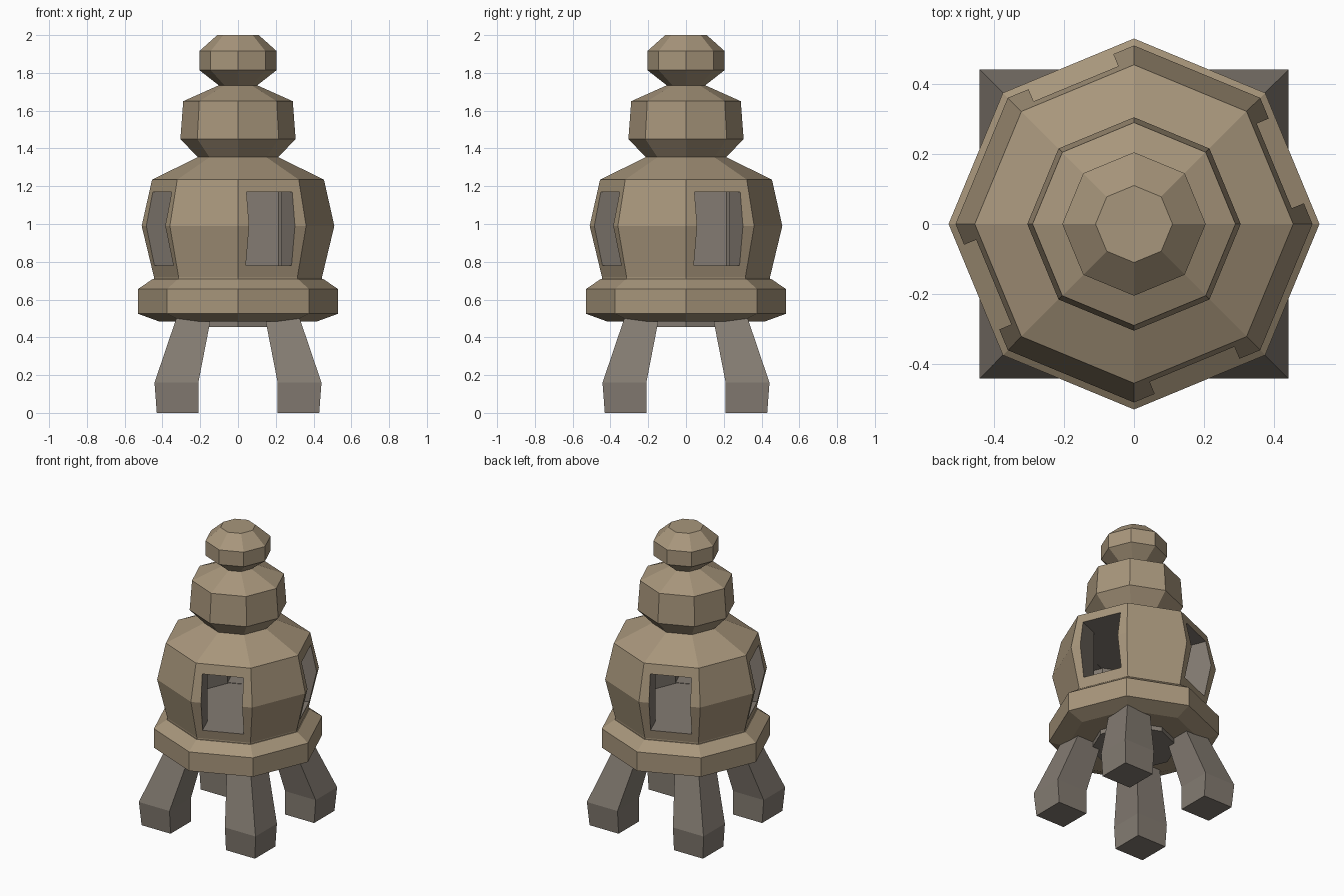
import bpy, bmesh, math
from mathutils import Matrix

if "Cube" in bpy.data.objects:
    bpy.data.objects.remove(bpy.data.objects["Cube"])


def material(name, rgb):
    m = bpy.data.materials.new(name)
    m.diffuse_color = (*rgb, 1)
    m.use_nodes = True
    m.node_tree.nodes["Principled BSDF"].inputs["Base Color"].default_value = m.diffuse_color
    return m


MATS = [material("warm stone", (0.39, 0.305, 0.20)),
        material("grey stone", (0.23, 0.20, 0.168))]


def finish(name, bm, mat):
    """Turn a bmesh into an object; both slots exist so booleans keep colours."""
    bmesh.ops.recalc_face_normals(bm, faces=bm.faces)
    for f in bm.faces:
        f.material_index = mat
    me = bpy.data.meshes.new(name)
    bm.to_mesh(me)
    bm.free()
    for m in MATS:
        me.materials.append(m)
    ob = bpy.data.objects.new(name, me)
    bpy.context.scene.collection.objects.link(ob)
    return ob


def stack(name, rings, mat):
    """Loft closed rings of points into a capped solid."""
    bm = bmesh.new()
    loops = [[bm.verts.new(p) for p in ring] for ring in rings]
    n = len(loops[0])
    for a, b in zip(loops, loops[1:]):
        for i in range(n):
            j = (i + 1) % n
            bm.faces.new((a[i], a[j], b[j], b[i]))
    bm.faces.new(loops[0])
    bm.faces.new(loops[-1])
    return finish(name, bm, mat)


def octagon(name, profile, mat=0):
    ring = lambda r, z: [(r * math.cos(i * math.pi / 4), r * math.sin(i * math.pi / 4), z)
                         for i in range(8)]
    return stack(name, [ring(r, z) for r, z in profile], mat)


# Stacked octagonal tiers
octagon("base_skirt", [(0.42, 0.485), (0.53, 0.525), (0.53, 0.655), (0.45, 0.71)])
body = octagon("fire_box", [(0.445, 0.70), (0.445, 0.72), (0.51, 0.99), (0.455, 1.235), (0.21, 1.355)])
octagon("middle_tier", [(0.20, 1.34), (0.305, 1.45), (0.29, 1.65), (0.10, 1.735)])
octagon("top_knob", [(0.09, 1.725), (0.205, 1.815), (0.205, 1.915), (0.11, 2.0)])

# Hollow chamber and four windows on alternate faces
Z0, Z1 = 0.78, 1.17
cutters = [octagon("chamber_cutter", [(0.32, Z0 - 0.002), (0.32, Z1 + 0.002)], 1)]
for k in range(2):
    bm = bmesh.new()
    bmesh.ops.create_cube(bm, size=1, matrix=Matrix.Rotation(math.radians(22.5 + 90 * k), 4, 'Z')
                          @ Matrix.Translation((0, 0, (Z0 + Z1) / 2 + 0.0005 * k))
                          @ Matrix.Diagonal((1.4, 0.262, Z1 - Z0, 1)))
    cutters.append(finish("window_cutter", bm, 1))
for c in cutters:
    mod = body.modifiers.new("cut", 'BOOLEAN')
    mod.operation = 'DIFFERENCE'
    mod.solver = 'EXACT'
    mod.object = c
bpy.context.view_layer.update()
cut = bpy.data.meshes.new_from_object(body.evaluated_get(bpy.context.evaluated_depsgraph_get()))
body.modifiers.clear()
body.data = cut
for c in cutters:
    bpy.data.objects.remove(c)

# Grey hub joining the legs under the base
octagon("leg_hub", [(0.27, 0.455), (0.27, 0.50)], 1)

# Four bent legs, one per corner
for side_y, depth in ((-1, "front"), (1, "back")):
    for side_x, side in ((-1, "left"), (1, "right")):
        rings = []
        for lo, hi, z in ((0.21, 0.43, 0), (0.21, 0.442, 0.16), (0.14, 0.32, 0.52)):
            rings.append([(side_x * x, side_y * y, z)
                          for x, y in ((lo, lo), (hi, lo), (hi, hi), (lo, hi))])
        stack(f"{depth}_{side}_leg", rings, 1)
